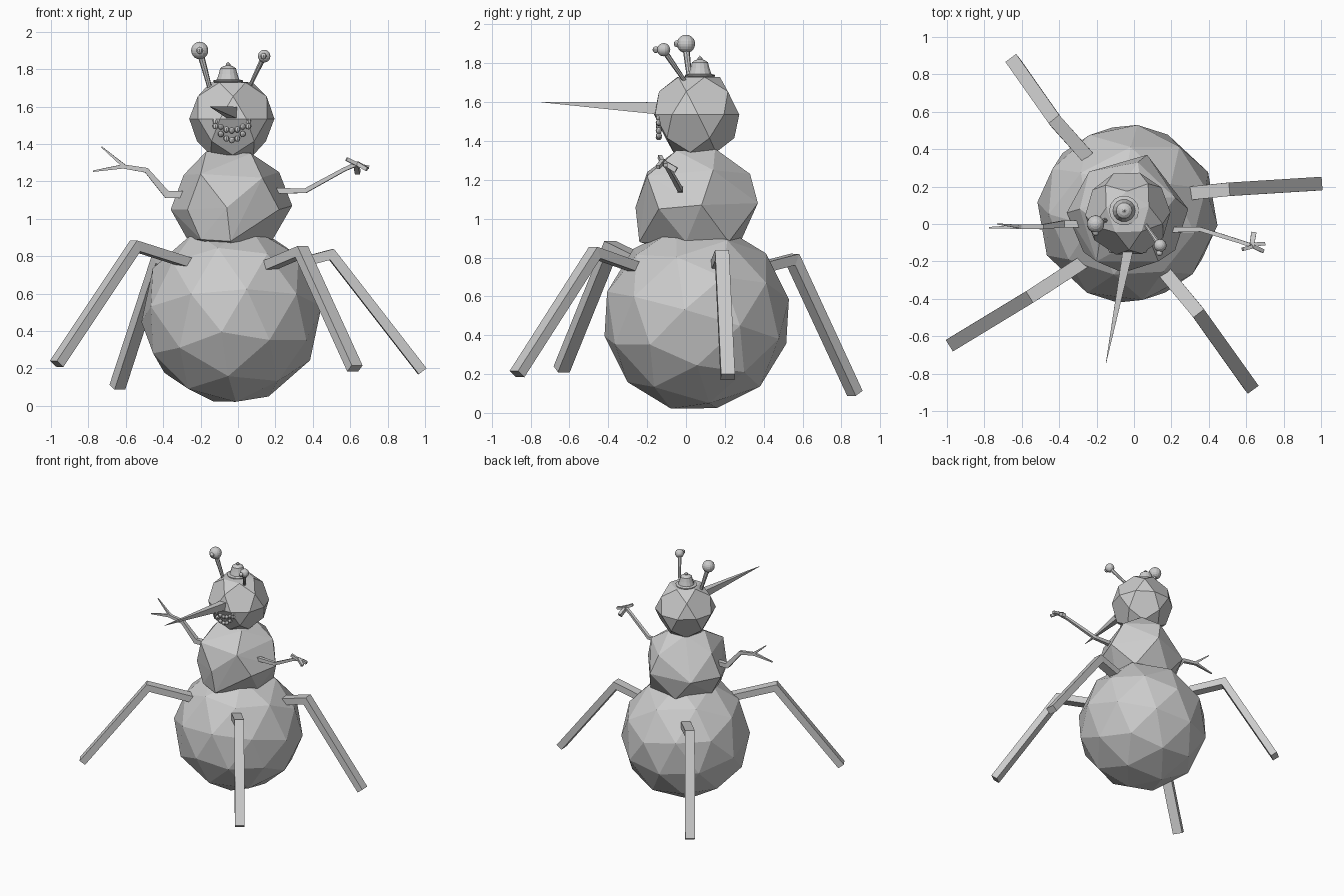
import bpy, bmesh
from math import sin, cos, pi, radians
from mathutils import Vector, Euler, Matrix

if "Cube" in bpy.data.objects:
    bpy.data.objects.remove(bpy.data.objects["Cube"])


def finish(name, bm):
    bmesh.ops.recalc_face_normals(bm, faces=bm.faces)
    me = bpy.data.meshes.new(name)
    bm.to_mesh(me)
    bm.free()
    ob = bpy.data.objects.new(name, me)
    bpy.context.collection.objects.link(ob)
    return ob


def hull(name, pts):
    bm = bmesh.new()
    for p in pts:
        bm.verts.new(p)
    bmesh.ops.convex_hull(bm, input=bm.verts)
    bmesh.ops.dissolve_limit(bm, angle_limit=radians(1), verts=bm.verts, edges=bm.edges)
    return finish(name, bm)


def ico_points(centre, r, rot, subdiv=2):
    bm = bmesh.new()
    bmesh.ops.create_icosphere(bm, subdivisions=subdiv, radius=r)
    m = Matrix.Translation(centre) @ Euler([radians(a) for a in rot]).to_matrix().to_4x4()
    pts = [(m @ v.co, len(v.link_edges)) for v in bm.verts]
    bm.free()
    return pts


def balls(name, items, u=10, v=8):
    bm = bmesh.new()
    for c, r in items:
        bmesh.ops.create_uvsphere(bm, u_segments=u, v_segments=v, radius=r,
                                  matrix=Matrix.Translation(c))
    return finish(name, bm)


def sweep(name, paths, sides=4):
    """Each path is a list of (point, half width, half height)."""
    bm = bmesh.new()
    for path in paths:
        P = [Vector(p) for p, _, _ in path]
        rings = []
        for i, (_, w, h) in enumerate(path):
            a = (P[i] - P[max(i - 1, 0)]).normalized()
            b = (P[min(i + 1, len(P) - 1)] - P[i]).normalized()
            t = (a + b).normalized()
            mitre = 1 / max(t.dot(a if i else b), 0.5)
            chord = P[-1] - P[0]
            side = chord.cross(Vector((0, 0, 1))).normalized()
            side = (side - t * side.dot(t)).normalized()
            up = side.cross(t)
            k = 2 ** 0.5 if sides == 4 else 1
            ring = []
            for j in range(sides):
                an = 2 * pi * (j + 0.5) / sides
                ring.append(bm.verts.new(P[i] + side * (w * k * cos(an)) + up * (h * k * mitre * sin(an))))
            rings.append(ring)
        for r0, r1 in zip(rings, rings[1:]):
            for j in range(sides):
                n = (j + 1) % sides
                bm.faces.new((r0[j], r0[n], r1[n], r1[j]))
        bm.faces.new(rings[0])
        bm.faces.new(rings[-1])
    return finish(name, bm)


def lathe(name, centre, profile, n=14):
    bm = bmesh.new()
    vs = [bm.verts.new((r, 0, z)) for r, z in profile]
    es = [bm.edges.new(e) for e in zip(vs, vs[1:])]
    bmesh.ops.spin(bm, geom=vs + es, cent=(0, 0, 0), axis=(0, 0, 1), angle=2 * pi, steps=n)
    bmesh.ops.remove_doubles(bm, verts=bm.verts, dist=1e-4)
    bmesh.ops.translate(bm, verts=bm.verts, vec=centre)
    return finish(name, bm)


# Faceted snow balls: lower body, chest, head
hull("lower_body", [p for p, _ in ico_points((-0.035, 0.055, 0.49), 0.487, (-16, 0, 10))])
hull("chest", [
    (0.13, -0.20, 1.22), (-0.20, -0.20, 1.24), (-0.06, -0.26, 1.06), (0.22, -0.14, 1.05),
    (-0.27, -0.15, 1.05), (0.29, 0.08, 1.07), (0.22, 0.14, 1.25), (-0.36, 0.06, 1.05),
    (-0.29, 0.08, 1.235), (0.07, 0.37, 1.08), (0.02, 0.33, 1.23), (-0.24, 0.28, 1.05),
    (0.17, 0.22, 0.88), (-0.10, 0.28, 0.88), (-0.27, 0.05, 0.89), (0.18, 0.0, 0.88),
    (-0.04, -0.24, 0.88), (-0.20, -0.17, 0.89), (-0.17, 0.0, 1.36), (0.07, -0.05, 1.35),
    (0.05, 0.15, 1.36), (-0.10, 0.15, 1.36), (-0.03, 0.05, 0.80)])
hull("head", [p for p, n in ico_points((-0.033, 0.055, 1.535), 0.228, (0, 0, 20)) if n == 6]
     + [Vector((-0.03, 0.06, 1.735))])

# Four bent legs
legs = {
    "front_left_leg": [(-0.25, -0.19, 0.76), (-0.55, -0.385, 0.855), (-0.97, -0.64, 0.225)],
    "front_right_leg": [(0.14, -0.23, 0.74), (0.34, -0.47, 0.825), (0.625, -0.87, 0.20)],
    "back_left_leg": [(-0.25, 0.36, 0.74), (-0.42, 0.55, 0.79), (-0.645, 0.87, 0.10)],
    "right_leg": [(0.31, 0.165, 0.76), (0.50, 0.185, 0.81), (0.985, 0.215, 0.185)],
}
for name, pts in legs.items():
    sweep(name, [[(p, 0.036, 0.026) for p in pts]])

# Twig arms with forked ends
sweep("left_arm", [
    [((-0.28, 0.0, 1.13), .018, .018), ((-0.38, 0.0, 1.13), .018, .018),
     ((-0.49, -0.015, 1.26), .013, .013), ((-0.615, -0.015, 1.28), .011, .011),
     ((-0.775, -0.02, 1.255), .004, .004)],
    [((-0.60, -0.015, 1.275), .01, .01), ((-0.73, 0.0, 1.385), .003, .003)]])
sweep("right_arm", [
    [((0.20, -0.03, 1.15), .015, .015), ((0.36, -0.03, 1.15), .012, .012),
     ((0.57, -0.095, 1.265), .010, .010), ((0.64, -0.12, 1.295), .011, .011),
     ((0.69, -0.145, 1.265), .010, .010)],
    [((0.63, -0.115, 1.29), .012, .012), ((0.64, -0.05, 1.25), .014, .014)],
    [((0.62, -0.11, 1.29), .010, .010), ((0.70, -0.105, 1.275), .010, .010)],
    [((0.64, -0.12, 1.29), .010, .010), ((0.58, -0.135, 1.32), .010, .010)]])

# Long pointed nose
sweep("nose", [[((-0.02, -0.08, 1.565), .03, .034), ((-0.15, -0.745, 1.60), .001, .001)]])

# Eye stalks, eyeballs and pupils
sweep("eye_stalks", [
    [((-0.14, 0.025, 1.66), .011, .011), ((-0.20, 0.0, 1.88), .018, .018)],
    [((0.045, 0.02, 1.67), .009, .009), ((0.135, -0.11, 1.86), .015, .015)]], 8)
balls("eyeballs", [((-0.205, 0.0, 1.90), .047), ((0.14, -0.115, 1.87), .034)], 14, 10)
balls("pupils", [((-0.205, -0.045, 1.90), .018), ((0.136, -0.155, 1.87), .017)])

# Smile made of two rows of pebbles
pebbles = []
for r, drop in ((0.088, 0.075), (0.088, 0.048)):
    top = 1.495 if drop > 0.06 else 1.52
    for i in range(7):
        a = -1 + i / 3
        pebbles.append(((-0.033 + r * a, -0.14, top - drop * (1 - a * a)), 0.016))
balls("mouth_pebbles", pebbles, 8, 6)

# Small bell-shaped hat
lathe("hat", (-0.053, 0.072, 0), [
    (0, 1.70), (0.055, 1.715), (0.08, 1.734), (0.08, 1.740), (0.060, 1.745),
    (0.050, 1.775), (0.042, 1.805), (0.026, 1.816), (0.012, 1.82), (0.012, 1.828), (0, 1.84)])
